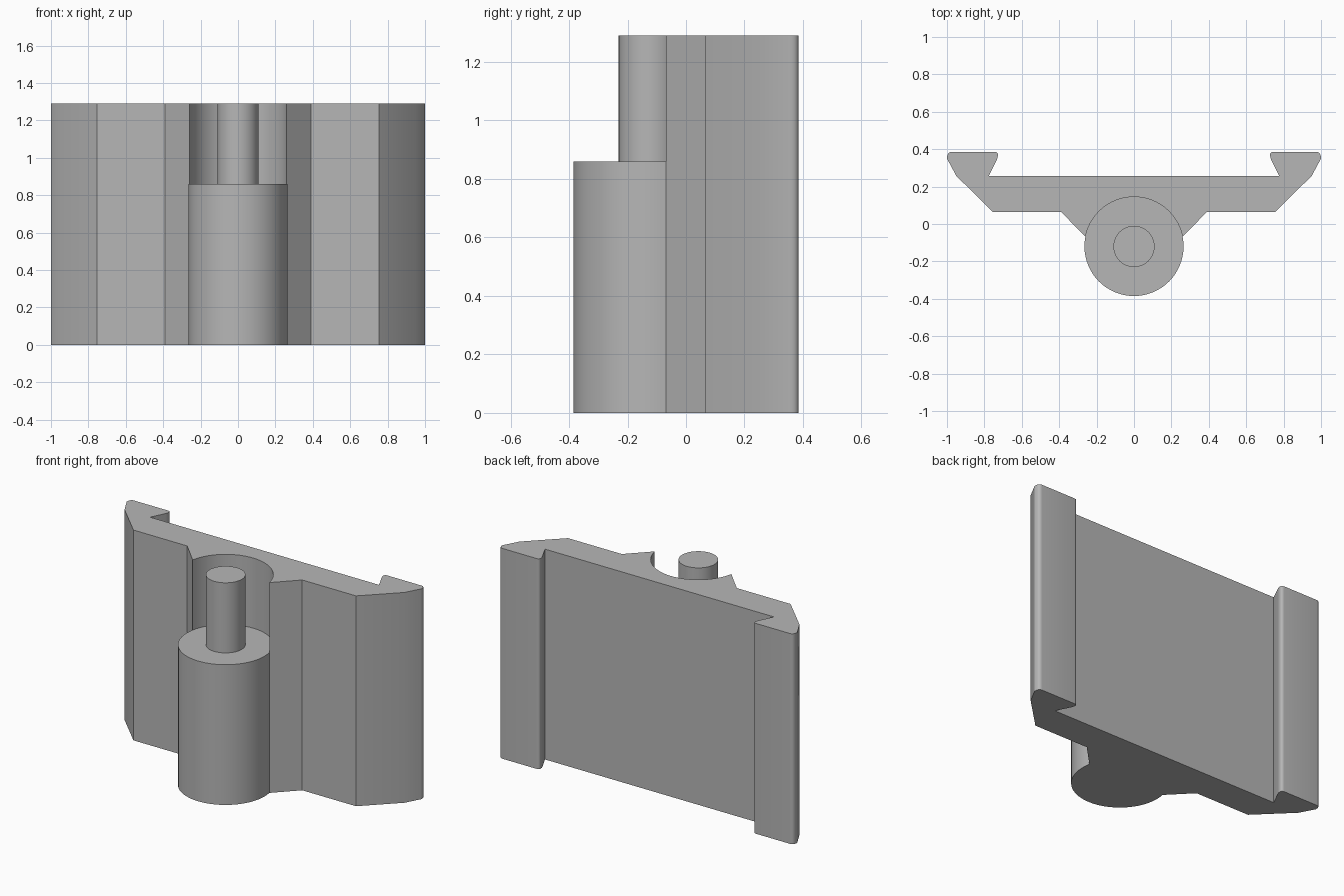
import bpy, bmesh, math
from mathutils import Vector

cube = bpy.data.objects.get("Cube")
if cube:
    bpy.data.objects.remove(cube)

HEIGHT, STEP = 1.29, 0.86            # full height, top of the hinge barrel
CY, RADIUS, PIN = -0.12, 0.265, 0.11
CORNER = math.radians(11.25)         # where the shoulders meet the barrel

grey = bpy.data.materials.new("grey")
grey.use_nodes = True
colour = (0.47, 0.47, 0.47, 1)
grey.diffuse_color = colour
grey.node_tree.nodes["Principled BSDF"].inputs["Base Color"].default_value = colour


def arc(start, end, steps):
    angles = [start + (end - start) * i / steps for i in range(steps + 1)]
    return [(RADIUS * math.cos(a), CY + RADIUS * math.sin(a)) for a in angles]


def rounded(a, b, c, steps=6):
    a, b, c = Vector(a), Vector(b), Vector(c)
    ts = [i / steps for i in range(steps + 1)]
    return [tuple(a * (1 - t) ** 2 + b * 2 * t * (1 - t) + c * t * t) for t in ts]


def finish(bm, name):
    bmesh.ops.recalc_face_normals(bm, faces=bm.faces)
    mesh = bpy.data.meshes.new(name)
    bm.to_mesh(mesh)
    bm.free()
    mesh.materials.append(grey)
    obj = bpy.data.objects.new(name, mesh)
    bpy.context.collection.objects.link(obj)
    bpy.ops.object.select_all(action='DESELECT')
    obj.select_set(True)
    bpy.context.view_layer.objects.active = obj
    bpy.ops.object.shade_smooth_by_angle(angle=math.radians(30))


# Half outline: shoulder, flange and hooked lip, mirrored for the other half
front = arc(math.pi - CORNER, 2 * math.pi + CORNER, 36)
back = arc(math.pi - CORNER, CORNER, 28)
half = [front[-1], (0.39, 0.065), (0.755, 0.065), (0.95, 0.257)]
half += rounded((1.0, 0.35), (1.0, 0.385), (0.975, 0.385))
half += rounded((0.745, 0.385), (0.717, 0.385), (0.733, 0.345))
half += [(0.777, 0.257)]
outline = half + [(-x, y) for x, y in reversed(half)]

# Bracket: plate with a barrel below the step and a round recess above it
bm = bmesh.new()


def ring(points, z):
    return [bm.verts.new((x, y, z)) for x, y in points]


low, high = ring(outline, 0), ring(outline, HEIGHT)
front_low = [low[-1]] + ring(front[1:-1], 0) + [low[0]]
front_mid = ring(front, STEP)
back_mid = [front_mid[0]] + ring(back[1:-1], STEP) + [front_mid[-1]]
back_high = [high[-1]] + ring(back[1:-1], HEIGHT) + [high[0]]


def wall(lower, upper):
    for i in range(len(lower) - 1):
        bm.faces.new((lower[i], lower[i + 1], upper[i + 1], upper[i]))


wall(low[1:-1], high[1:-1])
bm.faces.new((low[0], low[1], high[1], high[0], front_mid[-1]))
bm.faces.new((low[-2], low[-1], front_mid[0], high[-1], high[-2]))
wall(front_low, front_mid)
wall(back_mid, back_high)
bm.faces.new(low + front_low[1:-1])
bm.faces.new(high + back_high[1:-1])
bm.faces.new(front_mid + back_mid[-2:0:-1])
finish(bm, "hinge_bracket")

# Hinge pin standing on the barrel
bm = bmesh.new()
base = STEP - 0.02
bmesh.ops.create_cone(bm, cap_ends=True, segments=48, radius1=PIN, radius2=PIN,
                      depth=HEIGHT - base)
bmesh.ops.translate(bm, verts=bm.verts, vec=(0, CY, (HEIGHT + base) / 2))
finish(bm, "hinge_pin")
